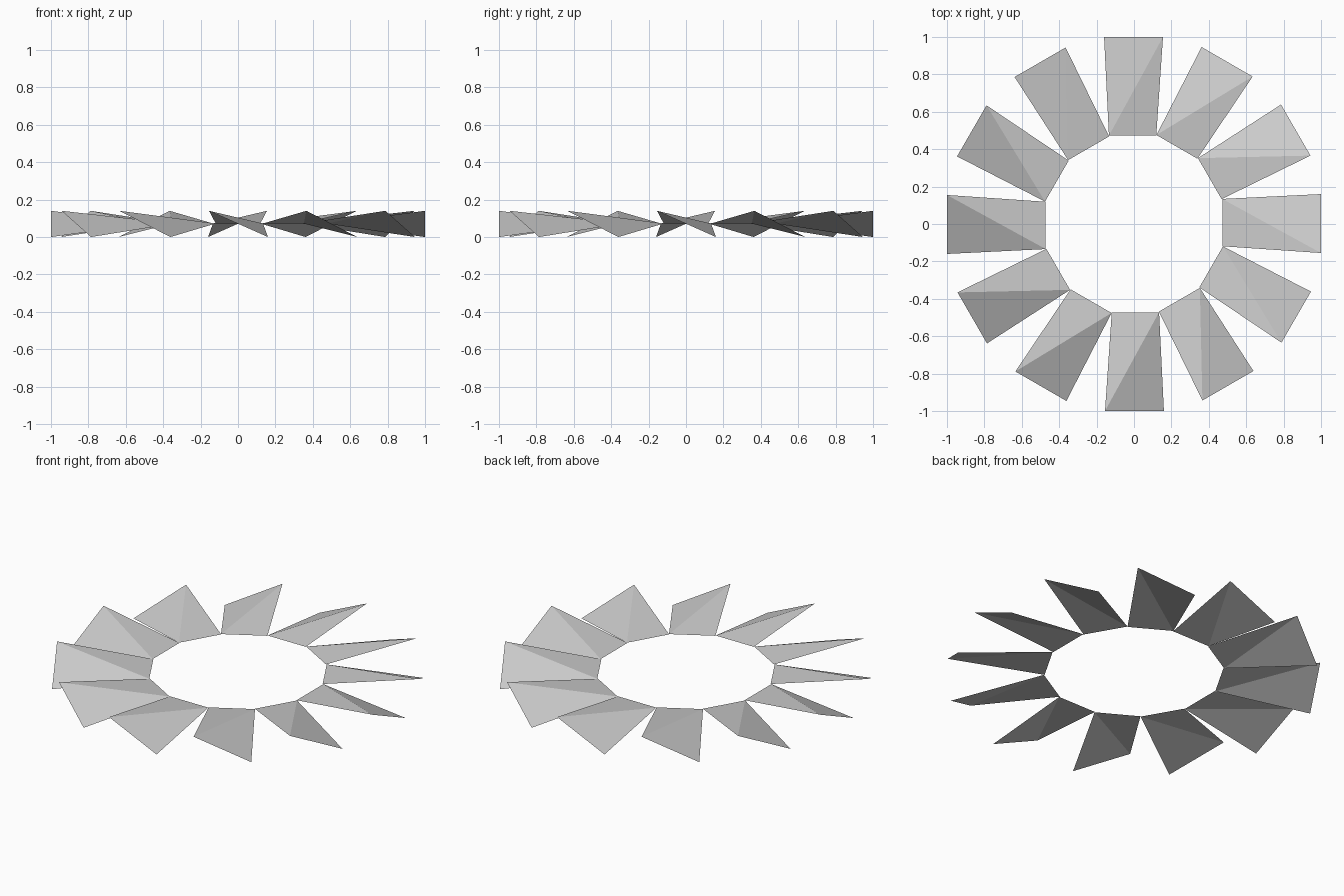
import bpy
import bmesh
import math

cube = bpy.data.objects.get("Cube")
if cube:
    bpy.data.objects.remove(cube, do_unlink=True)

BLADES = 12
INNER_R, OUTER_R = 0.472, 1.0
TOP, MID = 0.14, 0.072

# Single light grey finish
grey = bpy.data.materials.new("light_grey")
grey.use_nodes = True
colour = (0.6, 0.6, 0.6, 1.0)
grey.diffuse_color = colour
grey.node_tree.nodes["Principled BSDF"].inputs["Base Color"].default_value = colour


def blade_mesh():
    """Thin twisted blade along +x: level at the root, pitched at the tip."""
    bm = bmesh.new()
    root_lead = bm.verts.new((INNER_R, -0.119, MID))
    root_trail = bm.verts.new((INNER_R, 0.134, MID))
    tip_lead = bm.verts.new((OUTER_R, -0.155, TOP))
    tip_trail = bm.verts.new((OUTER_R, 0.16, 0))
    # Two flat facets folded from the raised tip corner to the trailing root
    bm.faces.new((root_lead, tip_lead, root_trail))
    bm.faces.new((tip_lead, tip_trail, root_trail))
    mesh = bpy.data.meshes.new("blade")
    bm.to_mesh(mesh)
    bm.free()
    mesh.materials.append(grey)
    return mesh


# Ring of identical blades
mesh = blade_mesh()
for i in range(BLADES):
    blade = bpy.data.objects.new(f"blade_{i + 1}", mesh)
    blade.rotation_euler.z = math.tau * i / BLADES
    bpy.context.collection.objects.link(blade)
